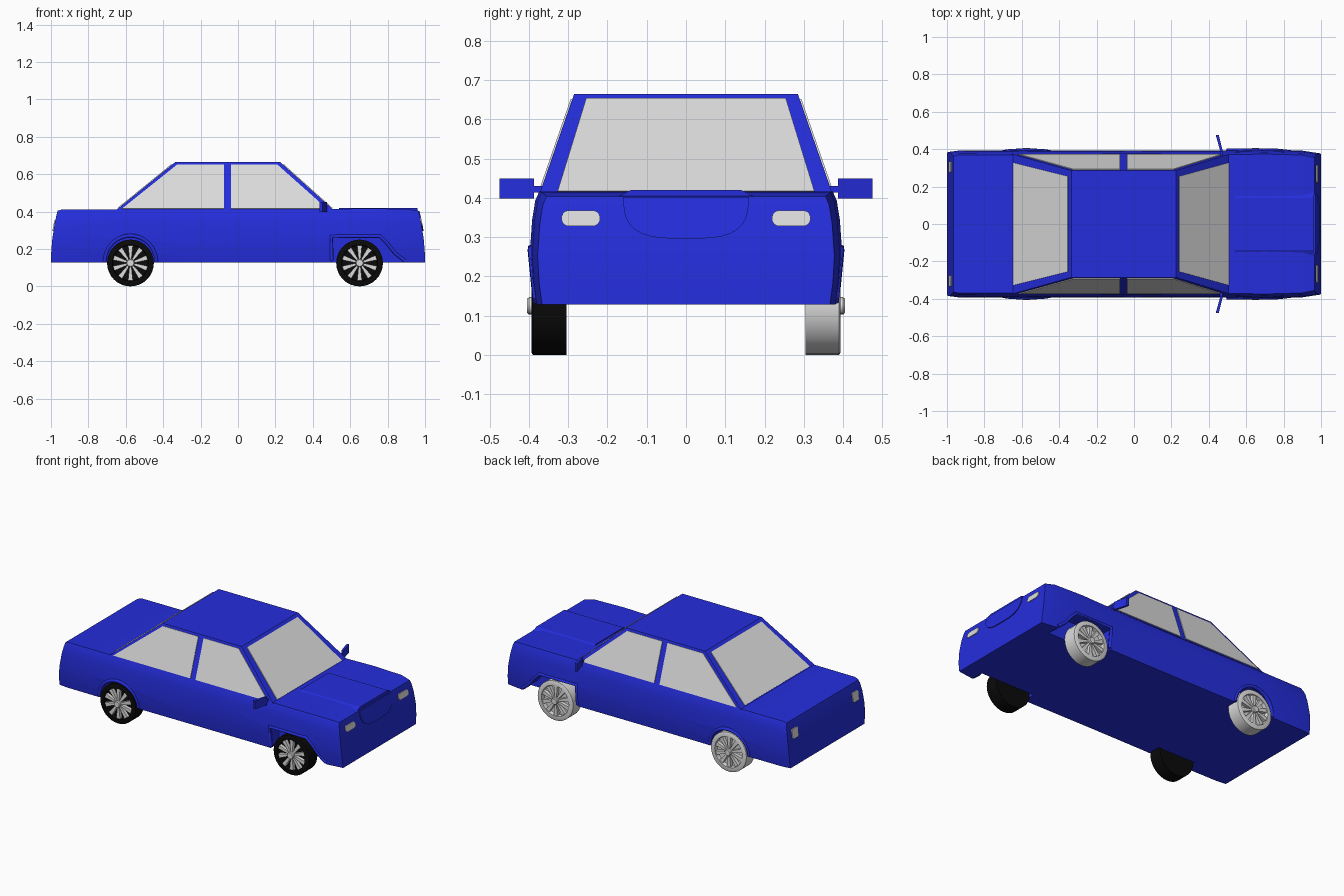
import bpy, bmesh, math
from mathutils import Vector

if "Cube" in bpy.data.objects:
    bpy.data.objects.remove(bpy.data.objects["Cube"], do_unlink=True)


def material(name, rgb, rough=0.5):
    m = bpy.data.materials.new(name)
    m.use_nodes = True
    m.diffuse_color = (*rgb, 1)
    bsdf = m.node_tree.nodes["Principled BSDF"]
    bsdf.inputs["Base Color"].default_value = (*rgb, 1)
    bsdf.inputs["Roughness"].default_value = rough
    return m


BLUE = material("blue paint", (0.018, 0.027, 0.72))
GREY = material("light grey", (0.72, 0.72, 0.72))
BLACK = material("black rubber", (0.003, 0.003, 0.003))


def make(name, verts, faces, mat, smooth=False):
    bm = bmesh.new()
    vs = [bm.verts.new(v) for v in verts]
    for f in faces:
        bm.faces.new([vs[i] for i in f])
    bmesh.ops.recalc_face_normals(bm, faces=bm.faces[:])
    me = bpy.data.meshes.new(name)
    bm.to_mesh(me)
    bm.free()
    me.materials.append(mat)
    ob = bpy.data.objects.new(name, me)
    bpy.context.collection.objects.link(ob)
    if smooth:
        smooth_object(ob)
    return ob


def smooth_object(ob):
    bpy.ops.object.select_all(action='DESELECT')
    ob.select_set(True)
    bpy.context.view_layer.objects.active = ob
    bpy.ops.object.shade_smooth_by_angle(angle=math.radians(32))


def extrude(name, pts, offset, mat):
    """Solid made from a flat outline pushed along an offset."""
    n = len(pts)
    pts = [Vector(p) for p in pts]
    verts = pts + [p + Vector(offset) for p in pts]
    faces = [range(n), range(n, 2 * n)]
    faces += [(i, (i + 1) % n, n + (i + 1) % n, n + i) for i in range(n)]
    return make(name, verts, faces, mat)


# Lower body: sections of (x, half width, top height) along the length
FLOOR, END_H, NOSE = 0.128, 0.276, 0.035
SECTION = [(0.97, 0), (0.99, 0.2), (1, 0.45), (0.985, 0.75), (0.965, 0.92), (0.94, 1)]
STATIONS = [(-1, 0.385, FLOOR + END_H), (-0.94, 0.392, 0.412), (-0.6, 0.394, 0.412),
            (0, 0.392, 0.412), (0.5, 0.394, 0.414), (0.7, 0.398, 0.416),
            (0.9, 0.392, 0.414), (1, 0.378, FLOOR + END_H)]


def end_x(z, side):
    return side * (1 - NOSE * ((z - FLOOR) / END_H) ** 2)


verts, faces = [], []
k = len(SECTION)
ring = 2 * k
for x, w, top in STATIONS:
    half = []
    for fy, fz in SECTION:
        z = FLOOR + fz * (top - FLOOR)
        half.append((end_x(z, x) if abs(x) == 1 else x, fy * w, z))
    verts += half + [(a, -b, c) for a, b, c in reversed(half)]
for s in range(len(STATIONS) - 1):
    for i in range(ring):
        j = (i + 1) % ring
        faces.append((s * ring + i, s * ring + j, (s + 1) * ring + j, (s + 1) * ring + i))
for base in (0, (len(STATIONS) - 1) * ring):
    for i in range(k - 1):
        faces.append((base + i, base + i + 1, base + ring - 2 - i, base + ring - 1 - i))
body = make("lower_body", verts, faces, BLUE)

# Wheel arches, cut out of the body and edged with a lip
REAR_X, FRONT_X, R = -0.575, 0.65, 0.125
rear_arch = [(REAR_X + 0.138 * math.cos(a), R + 0.138 * math.sin(a))
             for a in [math.pi * i / 16 for i in range(17)]]
front_arch = [(0.5, 0.13), (0.5, 0.26), (0.76, 0.26), (0.8, 0.22), (0.84, 0.17), (0.89, 0.13)]
for side, label in ((1, "left"), (-1, "right")):
    for end, arch in (("rear", rear_arch), ("front", front_arch)):
        outline = arch + [(arch[-1][0], 0.05), (arch[0][0], 0.05)]
        cutter = extrude("arch_cutter", [(x, side * 0.3, z) for x, z in outline],
                         (0, side * 0.2, 0), BLUE)
        cutter.hide_render = True
        mod = body.modifiers.new("arch", 'BOOLEAN')
        mod.operation, mod.solver, mod.object = 'DIFFERENCE', 'EXACT', cutter
        bpy.context.view_layer.objects.active = body
        bpy.ops.object.modifier_apply(modifier=mod.name)
        bpy.data.objects.remove(cutter, do_unlink=True)

        curve = bpy.data.curves.new("arch_lip", 'CURVE')
        curve.dimensions = '3D'
        curve.bevel_depth, curve.bevel_resolution = 0.011, 1
        curve.use_fill_caps = True
        line = curve.splines.new('POLY')
        line.points.add(len(arch) - 1)
        for p, (x, z) in zip(line.points, arch):
            p.co = (x, side * (0.38 + 0.1 * (z - 0.13)), z + 0.008, 1)
        curve.materials.append(BLUE)
        lip = bpy.data.objects.new(f"{end}_{label}_arch_lip", curve)
        bpy.context.collection.objects.link(lip)
smooth_object(body)

# Cabin: tapered block with glass plates on its four sides
Z0, Z1, Y0, Y1 = 0.405, 0.665, 0.375, 0.285
XB, XF, TB, TF = -0.655, 0.515, -0.335, 0.225
corners = [(XB, -Y0, Z0), (XF, -Y0, Z0), (XF, Y0, Z0), (XB, Y0, Z0),
           (TB, -Y1, Z1), (TF, -Y1, Z1), (TF, Y1, Z1), (TB, Y1, Z1)]
make("cabin", corners, [(0, 1, 2, 3), (4, 5, 6, 7), (0, 1, 5, 4),
                        (1, 2, 6, 5), (2, 3, 7, 6), (3, 0, 4, 7)], BLUE)


def lerp(a, b, z):
    return a + (b - a) * (z - Z0) / (Z1 - Z0)


LOW, HIGH = 0.415, 0.651
for name, a, b, side in (("windshield", XF, TF, 1), ("rear_window", XB, TB, -1)):
    pts = [(lerp(a, b, z), s * lerp(0.33, 0.25, z), z)
           for z, s in ((LOW, -1), (LOW, 1), (HIGH, 1), (HIGH, -1))]
    extrude(name, pts, (side * 0.003, 0, 0.003), GREY)
for side, label in ((1, "left"), (-1, "right")):
    for name, xs in (("rear", (-0.62, -0.075, -0.075, -0.325)),
                     ("front", (-0.038, 0.475, 0.21, -0.038))):
        pts = [(x, side * lerp(Y0, Y1, z), z) for x, z in zip(xs, (LOW, LOW, HIGH, HIGH))]
        extrude(f"{name}_{label}_window", pts, (0, side * 0.004, 0.001), GREY)


# Raised hood centre and its rounded tongue on the nose
def end_plate(name, outline, side, thick, mat):
    return extrude(name, [(end_x(z, side) - side * 0.003, y, z) for y, z in outline],
                   (side * thick, 0, 0), mat)


extrude("hood_bulge", [(0.54, y, z) for y, z in ((-0.17, 0.405), (-0.14, 0.42),
        (0.14, 0.42), (0.17, 0.405))], (0.42, 0, 0), BLUE)
tongue = [(0.16 * math.copysign(abs(math.cos(a)) ** 0.6, math.cos(a)), 0.402 - 0.106 * math.sin(a) ** 0.7)
          for a in [math.pi * i / 16 for i in range(17)]]
end_plate("nose_tongue", tongue, 1, 0.008, BLUE)


# Lamps: rounded plates on both ends
def rounded(cy, cz, w, h, r):
    pts = []
    for i in range(16):
        a = math.tau * (i + 0.5) / 16
        c, s = math.cos(a), math.sin(a)
        pts.append((cy + math.copysign(w - r, c) + r * c, cz + math.copysign(h - r, s) + r * s))
    return pts


for side, label in ((1, "left"), (-1, "right")):
    end_plate(f"{label}_headlight", rounded(side * 0.268, 0.348, 0.049, 0.02, 0.018), 1, 0.008, GREY)
    end_plate(f"{label}_tail_light", rounded(side * 0.305, 0.325, 0.03, 0.03, 0.01), -1, 0.008, GREY)

    # Door mirrors: wedge housing on a short arm
    wedge = [(0.475, 0.387), (0.462, 0.387), (0.437, 0.475), (0.453, 0.475)]
    extrude(f"{label}_mirror", [(x, side * y, 0.398) for x, y in wedge], (0, 0, 0.052), BLUE)
    extrude(f"{label}_mirror_arm", [(0.46, side * 0.35, z) for z in (0.414, 0.43)]
            + [(0.46, side * 0.39, z) for z in (0.43, 0.414)], (0.014, 0, 0), BLUE)


# Wheels: lathed tyre with recessed face, ten flared spokes and a hub
def lathe(name, profile, cx, side, mat, steps=32):
    n = len(profile)
    vs = [(cx + r * math.cos(a), side * y, R + r * math.sin(a))
          for a in [math.tau * i / steps for i in range(steps)] for r, y in profile]
    fs = [(i * n + j, i * n + j + 1, (i + 1) % steps * n + j + 1, (i + 1) % steps * n + j)
          for i in range(steps) for j in range(n - 1)]
    fs += [range(0, steps * n, n), range(n - 1, steps * n, n)]
    return make(name, vs, fs, mat, smooth=True)


for side, label, rubber in ((1, "left", GREY), (-1, "right", BLACK)):
    for end, cx in (("rear", REAR_X), ("front", FRONT_X)):
        tag = f"{end}_{label}"
        lathe(f"{tag}_tyre", [(0.03, 0.305), (R, 0.305), (R, 0.39), (0.12, 0.393),
                              (0.097, 0.393), (0.094, 0.368), (0.02, 0.368)], cx, side, rubber)
        lathe(f"{tag}_hub", [(0.022, 0.36), (0.022, 0.4), (0.018, 0.405)], cx, side, GREY, 16)
        verts, faces = [], []
        for i in range(10):
            a = math.tau * (i + 0.5) / 10
            b = len(verts)
            for y in (0.367, 0.389):
                for r, w in ((0.015, -0.005), (0.094, -0.013), (0.094, 0.013), (0.015, 0.005)):
                    verts.append((cx + r * math.cos(a) - w * math.sin(a), side * y,
                                  R + r * math.sin(a) + w * math.cos(a)))
            faces += [[b + j for j in f] for f in ((0, 1, 2, 3), (4, 5, 6, 7), (0, 1, 5, 4),
                                                   (1, 2, 6, 5), (2, 3, 7, 6), (3, 0, 4, 7))]
        make(f"{tag}_spokes", verts, faces, GREY)
